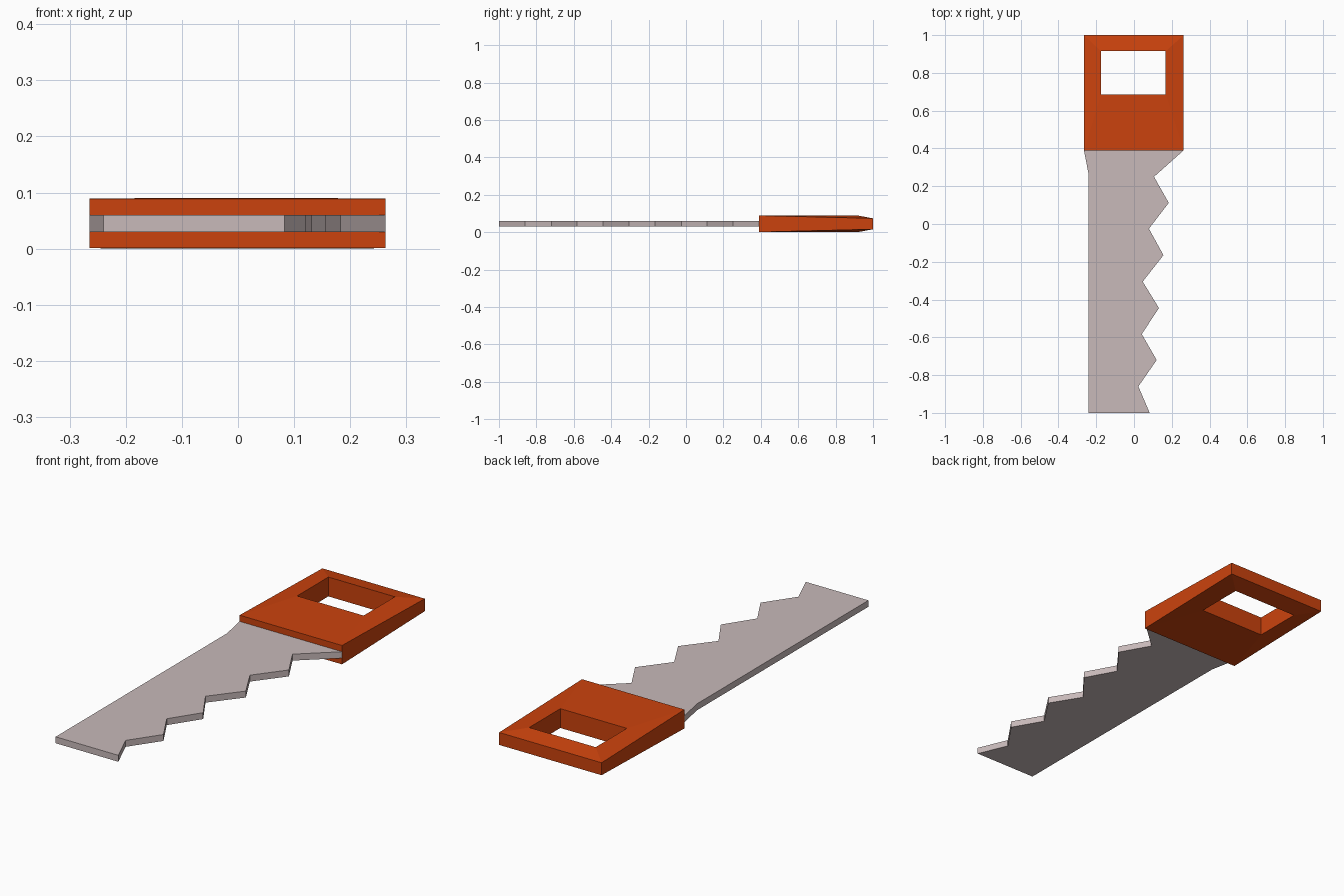
import bpy
import bmesh

if "Cube" in bpy.data.objects:
    bpy.data.objects.remove(bpy.data.objects["Cube"])


def material(name, color):
    mat = bpy.data.materials.new(name)
    mat.diffuse_color = (*color, 1)
    mat.use_nodes = True
    mat.node_tree.nodes["Principled BSDF"].inputs["Base Color"].default_value = mat.diffuse_color
    return mat


def finish(bm, name, mat):
    bmesh.ops.recalc_face_normals(bm, faces=bm.faces[:])
    mesh = bpy.data.meshes.new(name)
    bm.to_mesh(mesh)
    bm.free()
    mesh.materials.append(mat)
    obj = bpy.data.objects.new(name, mesh)
    bpy.context.collection.objects.link(obj)
    return obj


def bridge(bm, a, b):
    """Join two equal closed loops with quads."""
    for i in range(len(a)):
        j = (i + 1) % len(a)
        bm.faces.new((a[i], a[j], b[j], b[i]))


MID = 0.045

# Blade: toothed outline, extruded to a thin plate
teeth = [(0.083, -1.0), (0.023, -0.86), (0.12, -0.72), (0.041, -0.583),
         (0.132, -0.445), (0.046, -0.305), (0.156, -0.165), (0.079, -0.025),
         (0.184, 0.112), (0.106, 0.25), (0.263, 0.39)]
outline = [(-0.24, -1.0)] + teeth + [(-0.265, 0.39), (-0.24, 0.262)]
bm = bmesh.new()
low = [bm.verts.new((x, y, MID - 0.015)) for x, y in outline]
high = [bm.verts.new((x, y, MID + 0.015)) for x, y in outline]
bm.faces.new(low)
bm.faces.new(high)
bridge(bm, low, high)
finish(bm, "blade", material("steel", (0.58, 0.49, 0.49)))

# Handle: frame with a rectangular grip hole, outer rim thinner at the back
# Each corner is x, y, half thickness
rim = [(-0.265, 0.39, 0.044), (0.263, 0.39, 0.044),
       (0.263, 1.0, 0.029), (-0.265, 1.0, 0.029)]
hole = [(-0.175, 0.685, 0.045), (0.168, 0.685, 0.045),
        (0.168, 0.915, 0.045), (-0.175, 0.915, 0.045)]
bm = bmesh.new()


def ring(corners, side):
    return [bm.verts.new((x, y, MID + side * h)) for x, y, h in corners]


rim_top, rim_low = ring(rim, 1), ring(rim, -1)
hole_top, hole_low = ring(hole, 1), ring(hole, -1)
for a, b in ((rim_top, hole_top), (hole_top, hole_low),
             (hole_low, rim_low), (rim_low, rim_top)):
    bridge(bm, a, b)
finish(bm, "handle", material("orange", (0.6, 0.055, 0.004)))
